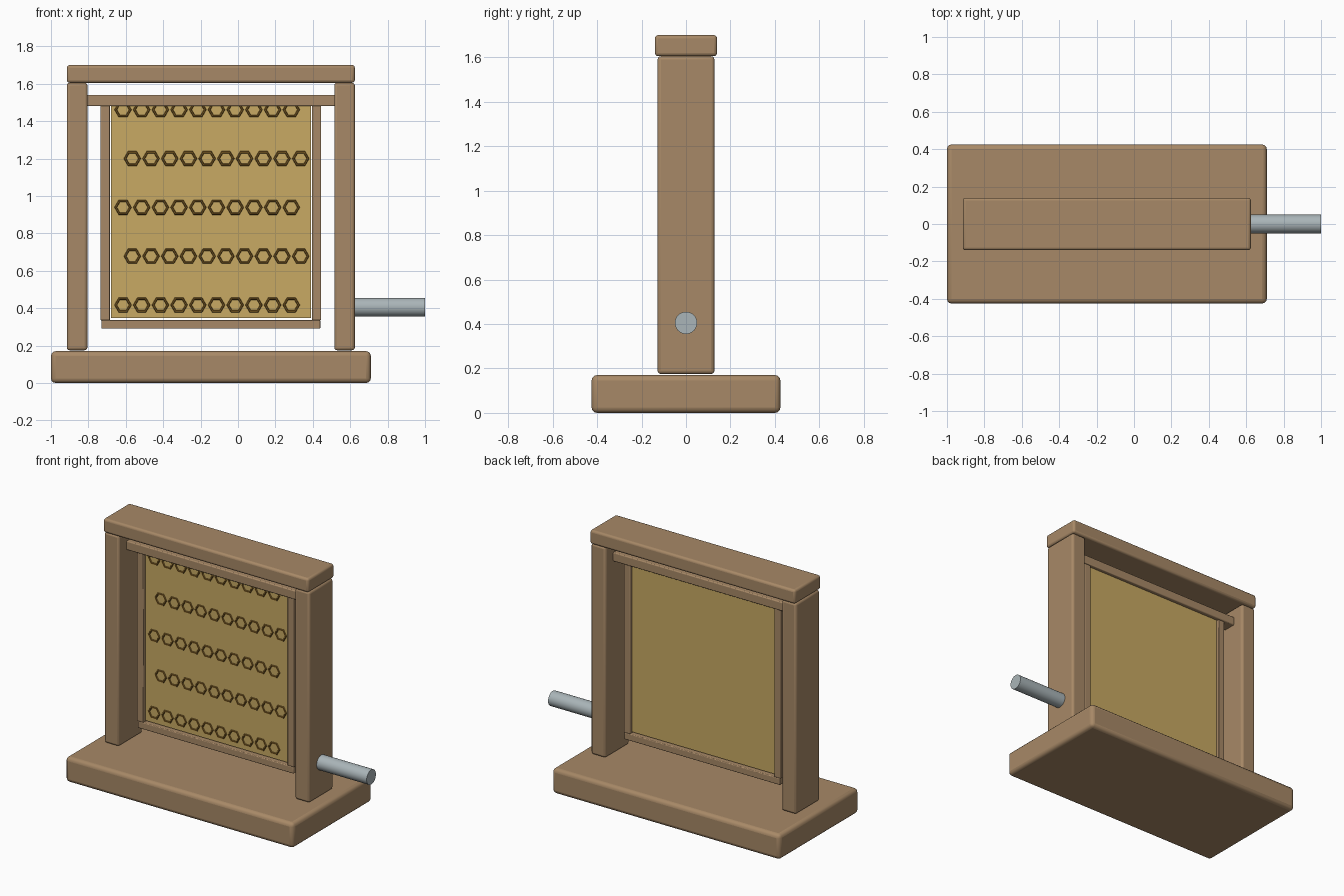
import bpy
import math

default = bpy.data.objects.get("Cube")
if default:
    bpy.data.objects.remove(default, do_unlink=True)


def material(name, r, g, b):
    mat = bpy.data.materials.new(name)
    mat.use_nodes = True
    mat.diffuse_color = (r, g, b, 1)
    mat.node_tree.nodes["Principled BSDF"].inputs["Base Color"].default_value = (r, g, b, 1)
    return mat


wood = material("wood", 0.39, 0.25, 0.135)
wax = material("golden wax", 0.58, 0.40, 0.125)
rim = material("dark wax", 0.23, 0.12, 0.02)
steel = material("steel", 0.40, 0.46, 0.48)


def box(name, x, y, z, mat, bevel=0.0):
    """Box from x and z ranges and a half depth in y, with rounded edges."""
    bpy.ops.mesh.primitive_cube_add(size=1, location=(sum(x) / 2, 0, sum(z) / 2))
    ob = bpy.context.object
    ob.name = name
    ob.scale = (x[1] - x[0], 2 * y, z[1] - z[0])
    bpy.ops.object.transform_apply(location=False, rotation=False, scale=True)
    ob.data.materials.append(mat)
    if bevel:
        mod = ob.modifiers.new("rounded edges", "BEVEL")
        mod.width = bevel
        mod.segments = 3
        bpy.ops.object.shade_smooth_by_angle(angle=math.radians(35))
    return ob


# Stand
box("base", (-1, 0.71), 0.425, (0, 0.17), wood, 0.025)
box("left_post", (0.515, 0.625), 0.128, (0.175, 1.605), wood, 0.015)
box("right_post", (-0.915, -0.805), 0.128, (0.175, 1.605), wood, 0.015)
box("top_beam", (-0.915, 0.625), 0.14, (1.605, 1.70), wood, 0.015)

# Hanging frame
box("frame_top_bar", (-0.81, 0.52), 0.045, (1.48, 1.54), wood, 0.006)
box("frame_left_bar", (0.395, 0.445), 0.035, (0.335, 1.485), wood, 0.005)
box("frame_right_bar", (-0.735, -0.685), 0.035, (0.335, 1.485), wood, 0.005)
box("frame_bottom_bar", (-0.73, 0.44), 0.035, (0.29, 0.336), wood, 0.005)
box("comb_sheet", (-0.68, 0.39), 0.02, (0.347, 1.48), wax)

# Staggered rows of hexagonal cell rims on the front of the sheet
for row in range(5):
    for col in range(10):
        x = -0.615 + 0.1 * col + 0.05 * (row % 2)
        bpy.ops.mesh.primitive_torus_add(
            major_segments=6, minor_segments=6, major_radius=0.039,
            minor_radius=0.007, location=(x, -0.02, 0.417 + 0.261 * row),
            rotation=(math.pi / 2, 0, 0))
        cell = bpy.context.object
        cell.name = f"cell_rim_{row}_{col}"
        cell.data.materials.append(rim)

# Crank rod through the left post
bpy.ops.mesh.primitive_cylinder_add(
    vertices=32, radius=0.05, depth=0.42, location=(0.79, 0, 0.405),
    rotation=(0, math.pi / 2, 0))
rod = bpy.context.object
rod.name = "crank_rod"
rod.data.materials.append(steel)
bpy.ops.object.shade_smooth_by_angle(angle=math.radians(35))
